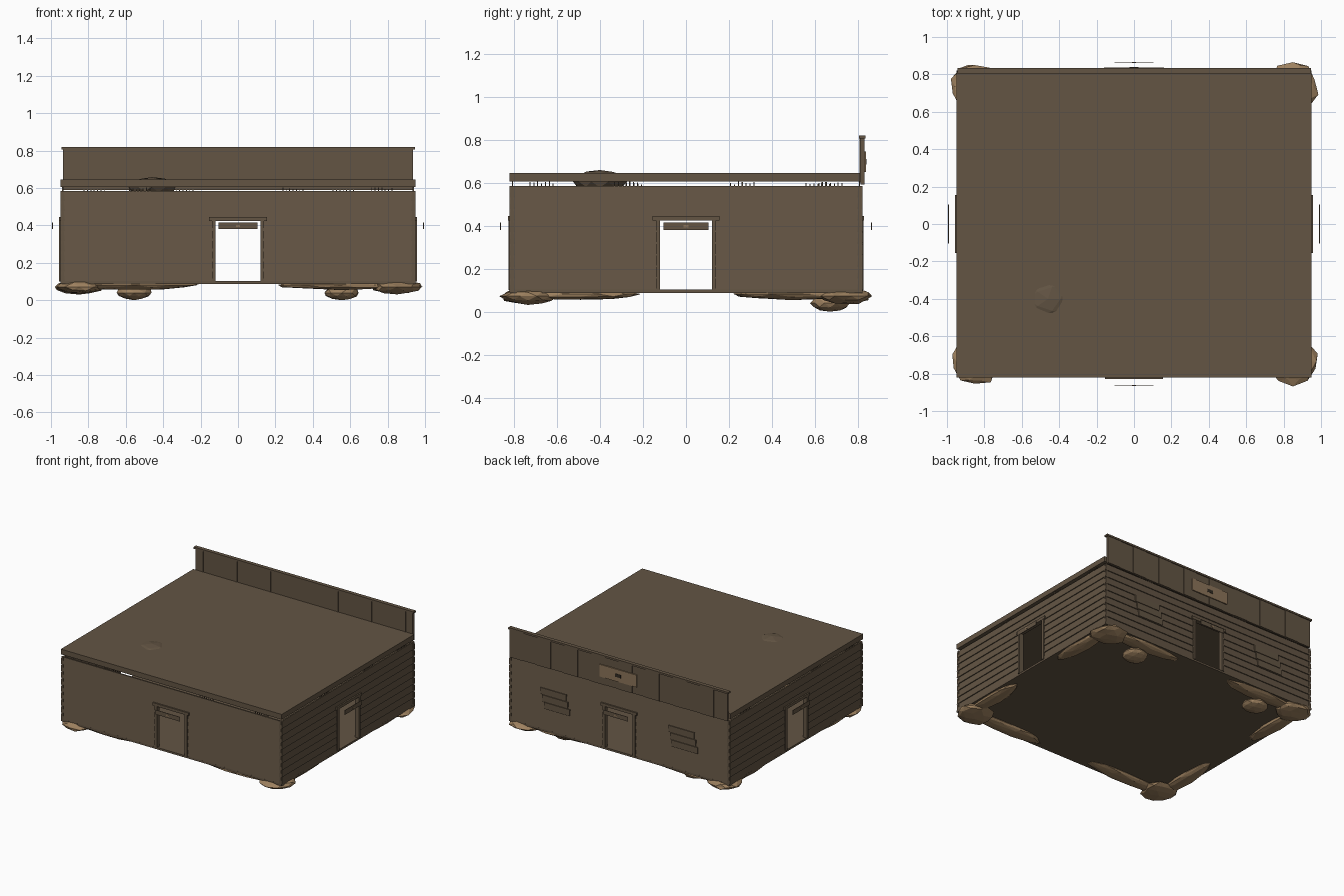
import bpy, bmesh, math, random
from mathutils import Matrix, Vector

if "Cube" in bpy.data.objects:
    bpy.data.objects.remove(bpy.data.objects["Cube"])

random.seed(4)


def material(name, rgb):
    m = bpy.data.materials.new(name)
    m.diffuse_color = (*rgb, 1)
    m.use_nodes = True
    m.node_tree.nodes["Principled BSDF"].inputs["Base Color"].default_value = m.diffuse_color
    return m


WOOD = material("weathered_wood", (0.125, 0.09, 0.057))
STONE = material("tan_stone", (0.34, 0.22, 0.115))
BOARD = material("sign_wood", (0.26, 0.175, 0.10))
DARK = material("dark_paint", (0.03, 0.023, 0.016))

HX, HY = 0.95, 0.82           # half footprint
Z0, Z1 = 0.10, 0.585          # wall bottom and top
ROWS = 9
ROW = (Z1 - Z0) / ROWS
DOOR = 0.12                   # half door width


def finish(name, bm, mat, turn=0.0):
    bmesh.ops.recalc_face_normals(bm, faces=bm.faces)
    bm.transform(Matrix.Rotation(turn, 4, 'Z'))
    me = bpy.data.meshes.new(name)
    bm.to_mesh(me)
    bm.free()
    me.materials.append(mat)
    ob = bpy.data.objects.new(name, me)
    bpy.context.collection.objects.link(ob)
    return ob


def add_box(bm, lo, hi):
    lo, hi = Vector(lo), Vector(hi)
    size = hi - lo
    mat = Matrix.Translation((lo + hi) / 2) @ Matrix.Diagonal((*size, 1))
    bmesh.ops.create_cube(bm, size=1, matrix=mat)


def box(name, lo, hi, mat, turn=0.0):
    bm = bmesh.new()
    add_box(bm, lo, hi)
    return finish(name, bm, mat, turn)


def add_plank(bm, u0, u1, d, z):
    """Lapped plank on the -y side: thick at the bottom, thin at the top."""
    prof = [(-d, z), (-d + 0.007, z + ROW), (-d + 0.018, z + ROW), (-d + 0.025, z)]
    a = [bm.verts.new((u0, y, h)) for y, h in prof]
    b = [bm.verts.new((u1, y, h)) for y, h in prof]
    bm.faces.new(a)
    bm.faces.new(b[::-1])
    for i in range(4):
        j = (i + 1) % 4
        bm.faces.new((a[i], b[i], b[j], a[j]))


# Four walls, each with a doorway, frame and hanging sign
sides = [("front", HX, HY, 0), ("right", HY, HX, 90),
         ("back", HX, HY, 180), ("left", HY, HX, 270)]
for side, half, d, deg in sides:
    turn = math.radians(deg)
    bm = bmesh.new()
    for r in range(ROWS):
        z = Z0 + r * ROW
        if r < 6:
            add_plank(bm, -half, -DOOR, d, z)
            add_plank(bm, DOOR, half, d, z)
        else:
            add_plank(bm, -half, half, d, z)
    finish(side + "_wall", bm, WOOD, turn)

    bm = bmesh.new()
    top = Z0 + 6 * ROW
    for s in (-1, 1):
        u = sorted((s * DOOR, s * (DOOR + 0.02)))
        add_box(bm, (u[0], -d - 0.006, Z0), (u[1], -d + 0.028, top))
    add_box(bm, (-0.155, -d - 0.008, top), (0.155, -d + 0.028, top + 0.022))
    finish(side + "_door_frame", bm, WOOD, turn)

    y = -d - 0.042
    box(side + "_hanging_sign", (-0.105, y - 0.002, 0.38), (0.105, y + 0.002, 0.415), WOOD, turn)
    box(side + "_sign_mark", (-0.012, y - 0.0035, 0.392), (0.012, y - 0.002, 0.403), BOARD, turn)

    # Splinters standing in the gap under the roof
    bm = bmesh.new()
    for c in (random.uniform(-0.7, -0.2), 0.25 * half, 0.75 * half):
        for k in range(7):
            u = c + k * 0.018
            h = random.uniform(0.006, 0.02)
            add_box(bm, (u, -d + 0.01, Z1 - 0.01), (u + 0.005, -d + 0.016, Z1 + h))
    finish(side + "_wall_splinters", bm, WOOD, turn)

# Floor and roof
box("floor", (-HX, -HY, 0.087), (HX, HY, 0.102), WOOD)
box("roof", (-HX, -HY, 0.605), (HX, 0.808, 0.645), WOOD)

# False facade on the back: vertical boards, inner posts and a cap
bm = bmesh.new()
N = 16
w = 1.87 / N
for i in range(N):
    x = -0.935 + i * w
    add_box(bm, (x, 0.811, 0.59), (x + w, 0.826 + 0.004 * (i % 2), 0.808))
finish("facade_boards", bm, WOOD)
bm = bmesh.new()
for i in range(7):
    x = -0.87 + i * 0.29
    add_box(bm, (x - 0.006, 0.806, 0.60), (x + 0.006, 0.813, 0.808))
finish("facade_posts", bm, WOOD)
box("facade_cap", (-0.945, 0.804, 0.806), (0.945, 0.834, 0.82), WOOD)
box("facade_sign", (-0.16, 0.828, 0.65), (0.16, 0.837, 0.745), BOARD)
box("facade_sign_mark", (-0.025, 0.836, 0.685), (0.025, 0.839, 0.71), DARK)

# Repair boards on the back wall
for s, name in ((1, "right"), (-1, "left")):
    bm = bmesh.new()
    for k in range(3):
        c = s * 0.55 + 0.015 * (k - 1)
        z = 0.265 + k * ROW
        add_box(bm, (c - 0.11, 0.812, z), (c + 0.11, 0.825, z + ROW - 0.004))
    finish(name + "_repair_boards", bm, WOOD)


def stone(name, centre, radii, mat=STONE, rough=0.10, div=2):
    bm = bmesh.new()
    bmesh.ops.create_icosphere(bm, subdivisions=div, radius=1)
    for v in bm.verts:
        v.co *= 1 + random.uniform(-rough, rough)
        v.co = Vector(centre) + Vector([a * b for a, b in zip(v.co, radii)])
    return finish(name, bm, mat)


# Foundation stones: a boulder in each corner with two long tapering slabs
for sx, nx in ((-1, "left"), (1, "right")):
    for sy, ny in ((-1, "front"), (1, "back")):
        tag = ny + "_" + nx
        stone(tag + "_corner_stone", (sx * 0.85, sy * 0.735, 0.072), (0.13, 0.125, 0.038))
        stone(tag + "_long_stone", (sx * 0.55, sy * 0.755, 0.082), (0.33, 0.062, 0.026))
        stone(tag + "_side_stone", (sx * 0.885, sy * 0.49, 0.082), (0.062, 0.28, 0.026))
    stone(nx + "_boulder", (sx * 0.555, 0.67, 0.043), (0.095, 0.09, 0.038), rough=0.05)

# Lump poking through the roof
stone("roof_lump", (-0.46, -0.40, 0.605), (0.13, 0.125, 0.053), WOOD, 0.03)

# Rest the lowest stone on the ground
low = min(v.co.z for o in bpy.data.objects for v in o.data.vertices)
for o in bpy.data.objects:
    if "boulder" in o.name:
        o.location.z = -low
